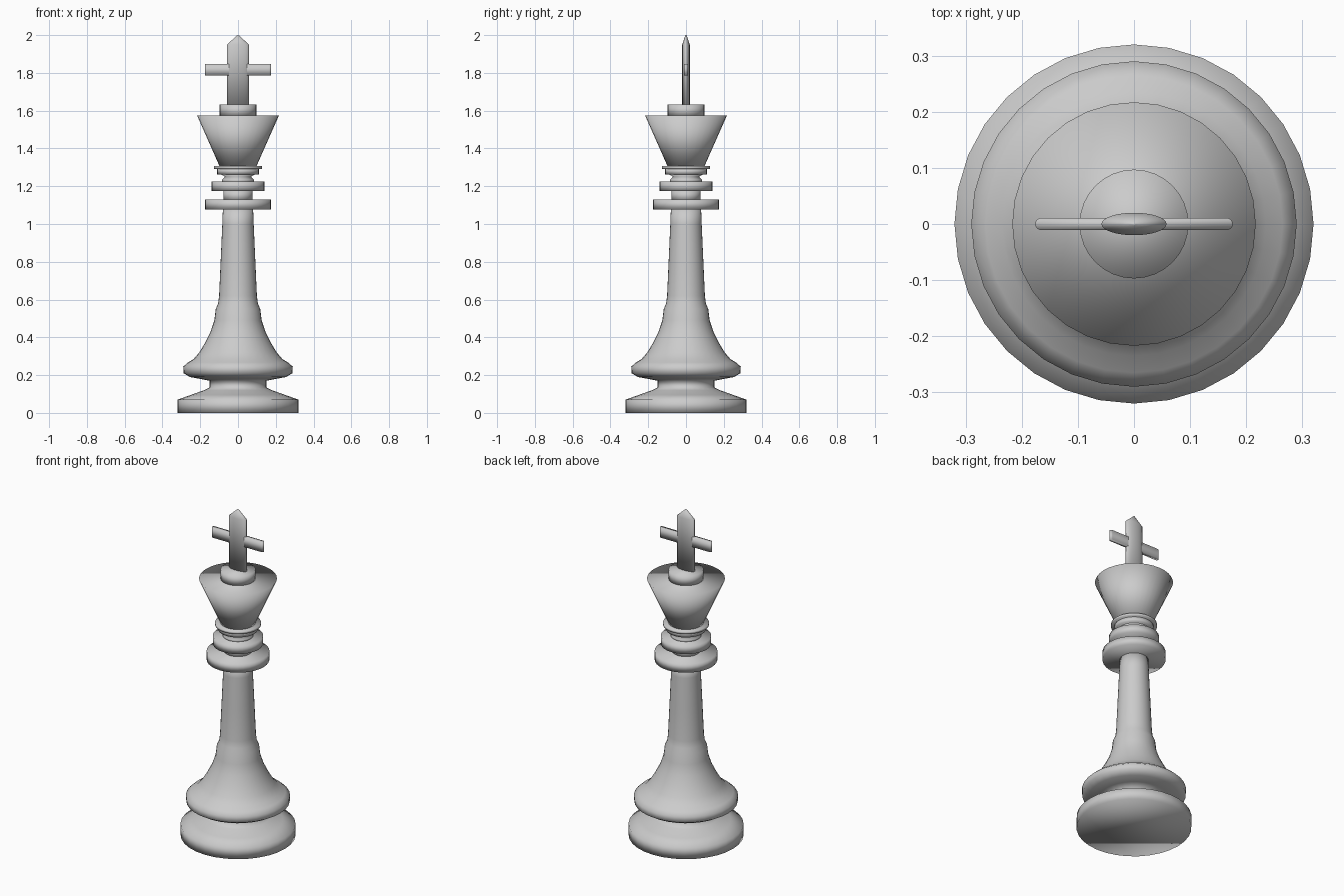
import bpy
import bmesh
from math import cos, sin, pi, tau

cube = bpy.data.objects.get("Cube")
if cube:
    bpy.data.objects.remove(cube, do_unlink=True)

# One light grey finish
GREY = (0.6, 0.6, 0.6, 1)
grey = bpy.data.materials.new("light_grey")
grey.use_nodes = True
grey.diffuse_color = GREY
grey.node_tree.nodes["Principled BSDF"].inputs["Base Color"].default_value = GREY


def loft(name, rings):
    """Skin a stack of equal-sized rings and cap both ends."""
    bm = bmesh.new()
    loops = [[bm.verts.new(p) for p in ring] for ring in rings]
    for a, b in zip(loops, loops[1:]):
        for i in range(len(a)):
            j = (i + 1) % len(a)
            bm.faces.new((a[i], a[j], b[j], b[i]))
    bm.faces.new(loops[0][::-1])
    bm.faces.new(loops[-1])
    for f in bm.faces:
        f.smooth = True
    mesh = bpy.data.meshes.new(name)
    bm.to_mesh(mesh)
    bm.free()
    mesh.materials.append(grey)
    obj = bpy.data.objects.new(name, mesh)
    bpy.context.collection.objects.link(obj)
    return obj


def oval(rx, ry, z, sides=32):
    return [(rx * cos(tau * i / sides), ry * sin(tau * i / sides), z)
            for i in range(sides)]


def turn(name, profile):
    """Lathe a list of (radius, height) points."""
    return loft(name, [oval(r, r, z) for r, z in profile])


# Foot and flared stem
turn("foot", [(.32, 0), (.32, .07), (.25, .095), (.18, .12), (.15, .135),
              (.15, .17), (.2, .18), (.255, .19), (.288, .21), (.29, .245),
              (.265, .267), (.235, .285), (.205, .32), (.175, .37),
              (.145, .43), (.125, .49), (.118, .55), (.105, .58), (.1, .62),
              (.092, .8), (.083, 1.0), (.08, 1.08)])

# Stacked collars and the necks between them
turn("lower_collar", [(.175, 1.077), (.175, 1.13)])
turn("lower_neck", [(.077, 1.12), (.077, 1.18)])
turn("middle_collar", [(.14, 1.175), (.14, 1.225)])
turn("upper_neck", [(.085, 1.22), (.085, 1.235), (.068, 1.25), (.1, 1.268)])
turn("upper_collar", [(.11, 1.263), (.11, 1.292)])
turn("thin_collar", [(.128, 1.292), (.128, 1.306)])

# Flared head with a small plinth
turn("head", [(.095, 1.3), (.217, 1.575)])
turn("plinth", [(.097, 1.57), (.097, 1.632)])

# Cross: pointed upright and round-ended arm
loft("cross_upright", [oval(.058, .02, 1.62), oval(.058, .02, 1.95),
                       oval(.003, .003, 2.0)])


def capsule(half, radius, z, steps=8):
    ring = []
    for side, start in ((1, -pi / 2), (-1, pi / 2)):
        for i in range(steps + 1):
            a = start + pi * i / steps
            ring.append((side * (half - radius) + radius * cos(a),
                         radius * sin(a), z))
    return ring


loft("cross_arm", [capsule(.176, .011, 1.785), capsule(.176, .011, 1.846)])
